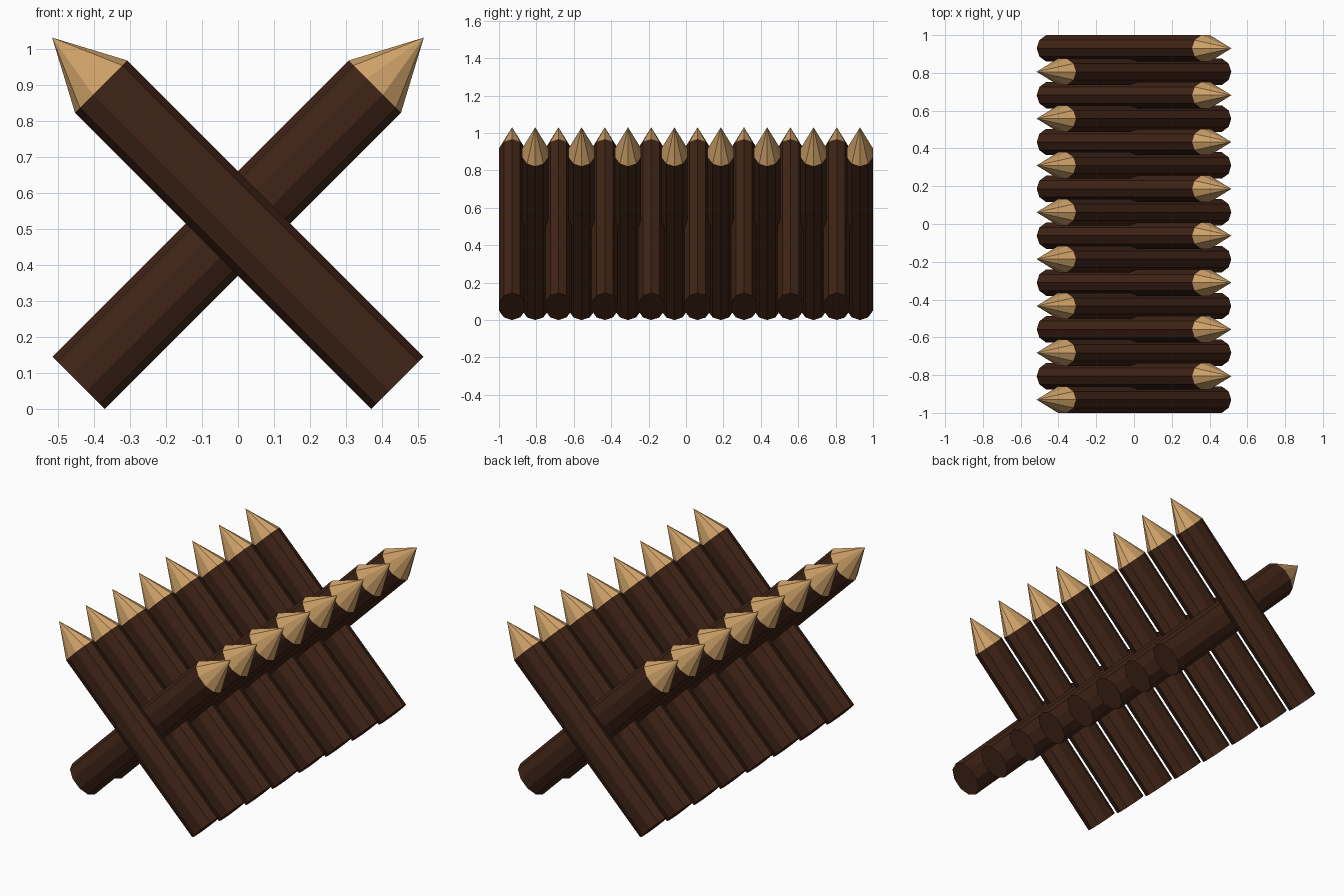
import bpy, bmesh, math
from mathutils import Vector

if "Cube" in bpy.data.objects:
    bpy.data.objects.remove(bpy.data.objects["Cube"])

COUNT, SIDES = 16, 10
HALF = 0.1025          # half thickness across the stake, in the x-z plane
DEPTH = 0.0736         # half thickness along y
SHAFT, TIP = 1.163, 0.192
START_X, START_Z = 0.4425, 0.0725   # centre of the sawn-off foot


def material(name, color):
    m = bpy.data.materials.new(name)
    m.diffuse_color = (*color, 1)
    m.use_nodes = True
    m.node_tree.nodes["Principled BSDF"].inputs["Base Color"].default_value = m.diffuse_color
    return m


bark = material("bark", (0.05, 0.017, 0.008))
cut_wood = material("cut_wood", (0.62, 0.36, 0.14))


def stake(name, y, side):
    """Leaning stake; side = +1 points to +x, -1 points to -x."""
    s = math.sqrt(0.5)
    axis = Vector((side * s, 0, s))
    across = Vector((s, 0, -side * s))
    foot = Vector((-side * START_X, y, START_Z))
    bm = bmesh.new()

    def ring(distance):
        verts = []
        for i in range(SIDES):
            a = 2 * math.pi * i / SIDES
            verts.append(bm.verts.new(foot + axis * distance
                                      + across * (HALF * math.cos(a))
                                      + Vector((0, DEPTH * math.sin(a), 0))))
        return verts

    low, high = ring(0), ring(SHAFT)
    point = bm.verts.new(foot + axis * (SHAFT + TIP))
    bm.faces.new(low)
    for i in range(SIDES):
        j = (i + 1) % SIDES
        bm.faces.new((low[i], low[j], high[j], high[i]))
        bm.faces.new((high[i], high[j], point)).material_index = 1
    bmesh.ops.recalc_face_normals(bm, faces=bm.faces)
    mesh = bpy.data.meshes.new(name)
    bm.to_mesh(mesh)
    bm.free()
    mesh.materials.append(bark)
    mesh.materials.append(cut_wood)
    bpy.context.collection.objects.link(bpy.data.objects.new(name, mesh))


# Row of stakes leaning alternately left and right
for n in range(COUNT):
    y = -0.93 + 1.86 * n / (COUNT - 1)
    side = -1 if n % 2 == 0 else 1
    stake(f"{'left' if side < 0 else 'right'}_stake_{n // 2 + 1}", y, side)
